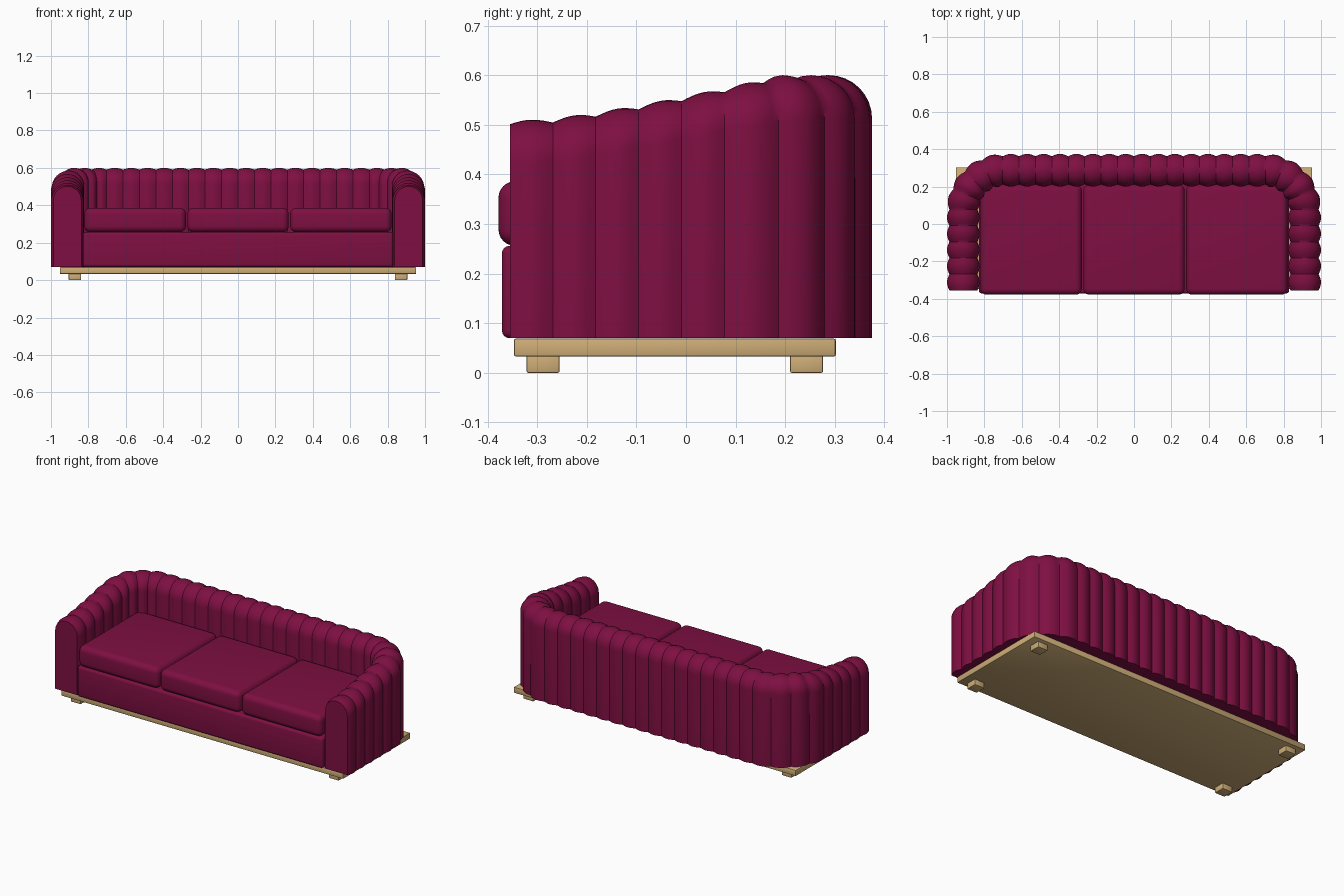
import bpy, bmesh
from math import sin, cos, pi

cube = bpy.data.objects.get("Cube")
if cube:
    bpy.data.objects.remove(cube, do_unlink=True)


def material(name, colour):
    m = bpy.data.materials.new(name)
    m.use_nodes = True
    m.diffuse_color = (*colour, 1)
    bsdf = m.node_tree.nodes["Principled BSDF"]
    bsdf.inputs["Base Color"].default_value = (*colour, 1)
    bsdf.inputs["Roughness"].default_value = 0.8
    return m


burgundy = material("burgundy fabric", (0.209, 0.0048, 0.054))
wood = material("pale wood", (0.62, 0.42, 0.185))


def finish(bm, name, mat, angle):
    bmesh.ops.recalc_face_normals(bm, faces=bm.faces)
    mesh = bpy.data.meshes.new(name)
    bm.to_mesh(mesh)
    bm.free()
    mesh.materials.append(mat)
    ob = bpy.data.objects.new(name, mesh)
    bpy.context.collection.objects.link(ob)
    bpy.ops.object.select_all(action='DESELECT')
    ob.select_set(True)
    bpy.context.view_layer.objects.active = ob
    bpy.ops.object.shade_smooth_by_angle(angle=angle)
    return ob


def box(name, mat, x, y, z, bevel, segments):
    """Rounded box from (min, max) ranges."""
    bm = bmesh.new()
    bmesh.ops.create_cube(bm, size=1)
    for v in bm.verts:
        for i, (lo, hi) in enumerate((x, y, z)):
            v.co[i] = lo if v.co[i] < 0 else hi
    bmesh.ops.bevel(bm, geom=bm.edges[:], offset=bevel, segments=segments,
                    profile=0.5, affect='EDGES')
    return finish(bm, name, mat, 0.7)


# Channelled shell: an arched section swept round a U-shaped path
FRONT, BOTTOM = -0.355, 0.07
HALF, DEPTH, RADIUS = 0.0875, 0.013, 0.21
ARM_X, BACK_Y = 0.9125, 0.2875
CX, CY = ARM_X - RADIUS, BACK_Y - RADIUS
STEPS, ARCH = 8, 16


def path_point(section, t):
    """Position and outward direction on one section of the path."""
    if section == "left_arm":
        return ARM_X, FRONT + t * (CY - FRONT), 1, 0
    if section == "left_corner":
        a = t * pi / 2
        return CX + RADIUS * cos(a), CY + RADIUS * sin(a), cos(a), sin(a)
    if section == "back":
        return CX * (1 - 2 * t), BACK_Y, 0, 1
    x, y, nx, ny = path_point(section.replace("right", "left"), 1 - t)
    return -x, y, -nx, ny


def crest(y):
    u = min(max((y + 0.31) / 0.5, 0), 1)
    return 0.51 + 0.09 * u ** 1.3


bm = bmesh.new()
rings = []
for section, lobes in (("left_arm", 5), ("left_corner", 4), ("back", 16),
                       ("right_corner", 4), ("right_arm", 5)):
    count = lobes * STEPS
    for i in range(count + (section == "right_arm")):
        x, y, nx, ny = path_point(section, i / count)
        dip = 1 - sin(pi * (i % STEPS) / STEPS)
        half = HALF - DEPTH * dip
        spring = crest(y) - HALF + 0.004 * dip
        section_points = [(half, BOTTOM)]
        section_points += [(half * cos(pi * k / ARCH), spring + half * sin(pi * k / ARCH))
                           for k in range(ARCH + 1)]
        section_points.append((-half, BOTTOM))
        rings.append([bm.verts.new((x + nx * d, y + ny * d, z))
                      for d, z in section_points])
for a, b in zip(rings, rings[1:]):
    for k in range(len(a)):
        j = (k + 1) % len(a)
        bm.faces.new((a[k], a[j], b[j], b[k]))
bm.faces.new(rings[0])
bm.faces.new(rings[-1])
finish(bm, "channelled_shell", burgundy, 0.6)

# Seat base and three cushions
box("seat_base", burgundy, (-0.83, 0.83), (-0.371, 0.25), (0.07, 0.256), 0.015, 4)
for i, side in enumerate(("right", "middle", "left")):
    c = (i - 1) * 0.55
    box(side + "_cushion", burgundy, (c - 0.271, c + 0.271), (-0.378, 0.21),
        (0.256, 0.386), 0.033, 6)

# Wooden platform and feet
box("platform", wood, (-0.953, 0.953), (-0.347, 0.302), (0.033, 0.069), 0.004, 2)
for side, sx in (("left", 1), ("right", -1)):
    for end, y in (("front", -0.288), ("back", 0.243)):
        x = sx * 0.872
        box(end + "_" + side + "_foot", wood, (x - 0.033, x + 0.033),
            (y - 0.033, y + 0.033), (0, 0.036), 0.003, 2)
